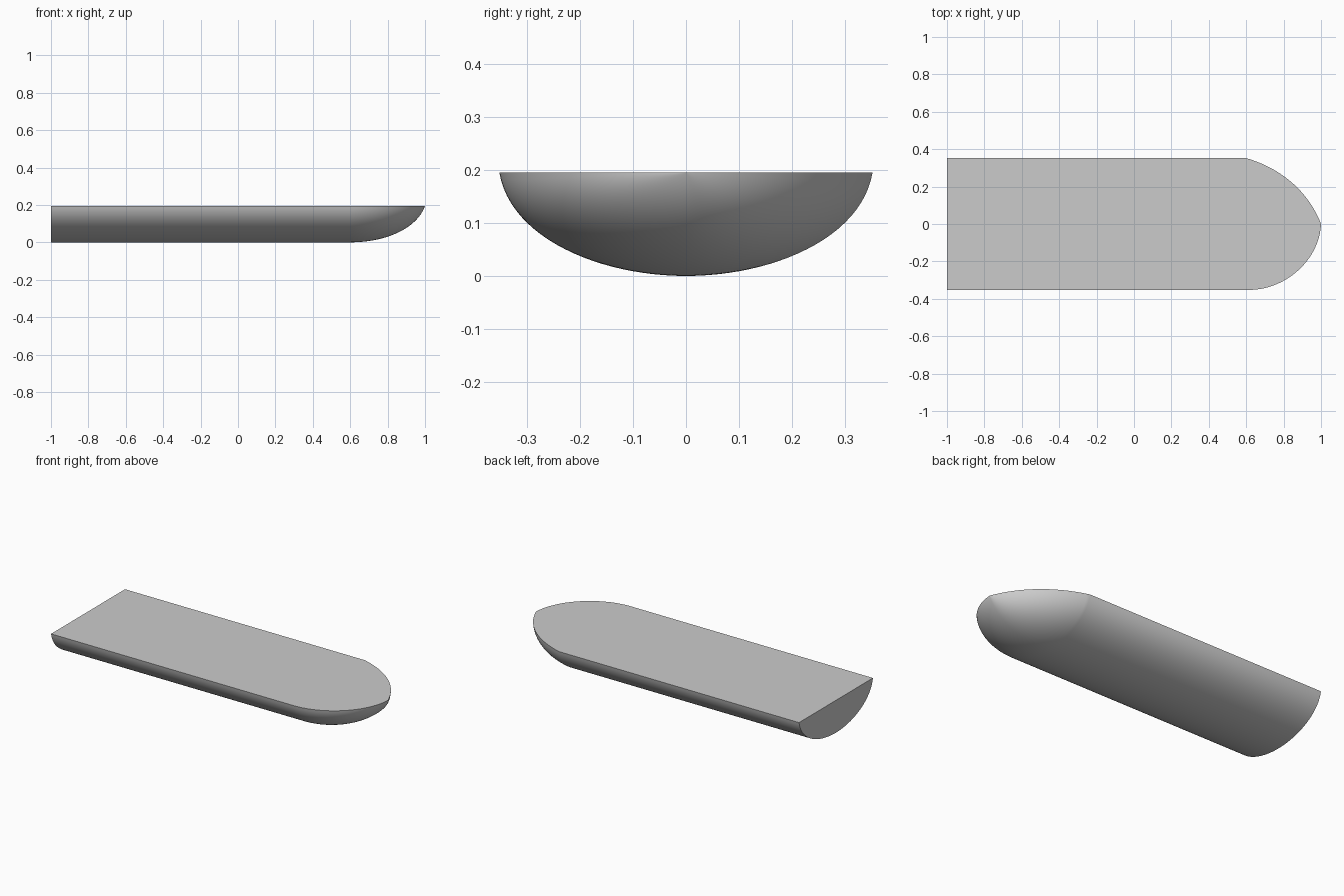
import bpy, bmesh, math
from mathutils import Vector

cube = bpy.data.objects.get("Cube")
if cube:
    bpy.data.objects.remove(cube, do_unlink=True)

HALF_W, DEPTH, SHOULDER = 0.352, 0.195, 0.6
STATIONS, RIBS = 40, 24


def bezier(points, t):
    a, b, c, d = (Vector(p) for p in points)
    s = 1 - t
    return a * s**3 + b * 3 * s * s * t + c * 3 * s * t * t + d * t**3


def value_at(points, x):
    """Second coordinate of a curve where its first one reaches x."""
    lo, hi = 0.0, 1.0
    for _ in range(40):
        mid = (lo + hi) / 2
        if bezier(points, mid).x < x:
            lo = mid
        else:
            hi = mid
    return bezier(points, hi).y


# Nose outlines: one side leaves the shoulder at an angle, the other runs on smoothly
left_edge = [(SHOULDER, HALF_W), (0.78, 0.30), (0.93, 0.18), (1, 0)]
right_edge = [(SHOULDER, HALF_W), (0.80, 0.36), (0.99, 0.20), (1, 0)]
keel = [(SHOULDER, 0), (0.80, 0), (0.96, 0.08), (1, DEPTH)]

# Half cross-section from deck edge to keel, as fractions of width and depth
half = [bezier([(1, 0), (0.94, 0.64), (0.46, 1), (0, 1)], i / RIBS) for i in range(RIBS + 1)]
section = [(p.x, p.y) for p in half] + [(-p.x, p.y) for p in reversed(half[:-1])]

bm = bmesh.new()


def add_ring(x, left, right, depth):
    return [bm.verts.new((x, f * (left if f > 0 else right), DEPTH - g * depth))
            for f, g in section]


# Straight body, then shrinking sections around the nose
rings = [add_ring(-1, HALF_W, HALF_W, DEPTH)]
for i in range(STATIONS):
    x = SHOULDER + (1 - SHOULDER) * math.sin(math.pi / 2 * i / STATIONS)
    rings.append(add_ring(x, value_at(left_edge, x), value_at(right_edge, x),
                          DEPTH - value_at(keel, x)))
tip = bm.verts.new((1, 0, DEPTH))

for a, b in zip(rings, rings[1:]):
    for j in range(len(section) - 1):
        bm.faces.new((a[j], a[j + 1], b[j + 1], b[j]))
last = rings[-1]
for j in range(len(section) - 1):
    bm.faces.new((last[j], last[j + 1], tip))

# Flat end and flat deck
bm.faces.new(rings[0])
bm.faces.new([r[0] for r in rings] + [tip] + [r[-1] for r in reversed(rings)])
bmesh.ops.recalc_face_normals(bm, faces=bm.faces)

mesh = bpy.data.meshes.new("hull")
bm.to_mesh(mesh)
bm.free()
hull = bpy.data.objects.new("hull", mesh)
bpy.context.collection.objects.link(hull)

# Plain grey material
grey = bpy.data.materials.new("light_grey")
grey.use_nodes = True
colour = (0.6, 0.6, 0.6, 1)
grey.diffuse_color = colour
grey.node_tree.nodes["Principled BSDF"].inputs["Base Color"].default_value = colour
mesh.materials.append(grey)

bpy.context.view_layer.objects.active = hull
hull.select_set(True)
bpy.ops.object.shade_smooth_by_angle(angle=math.radians(35))
